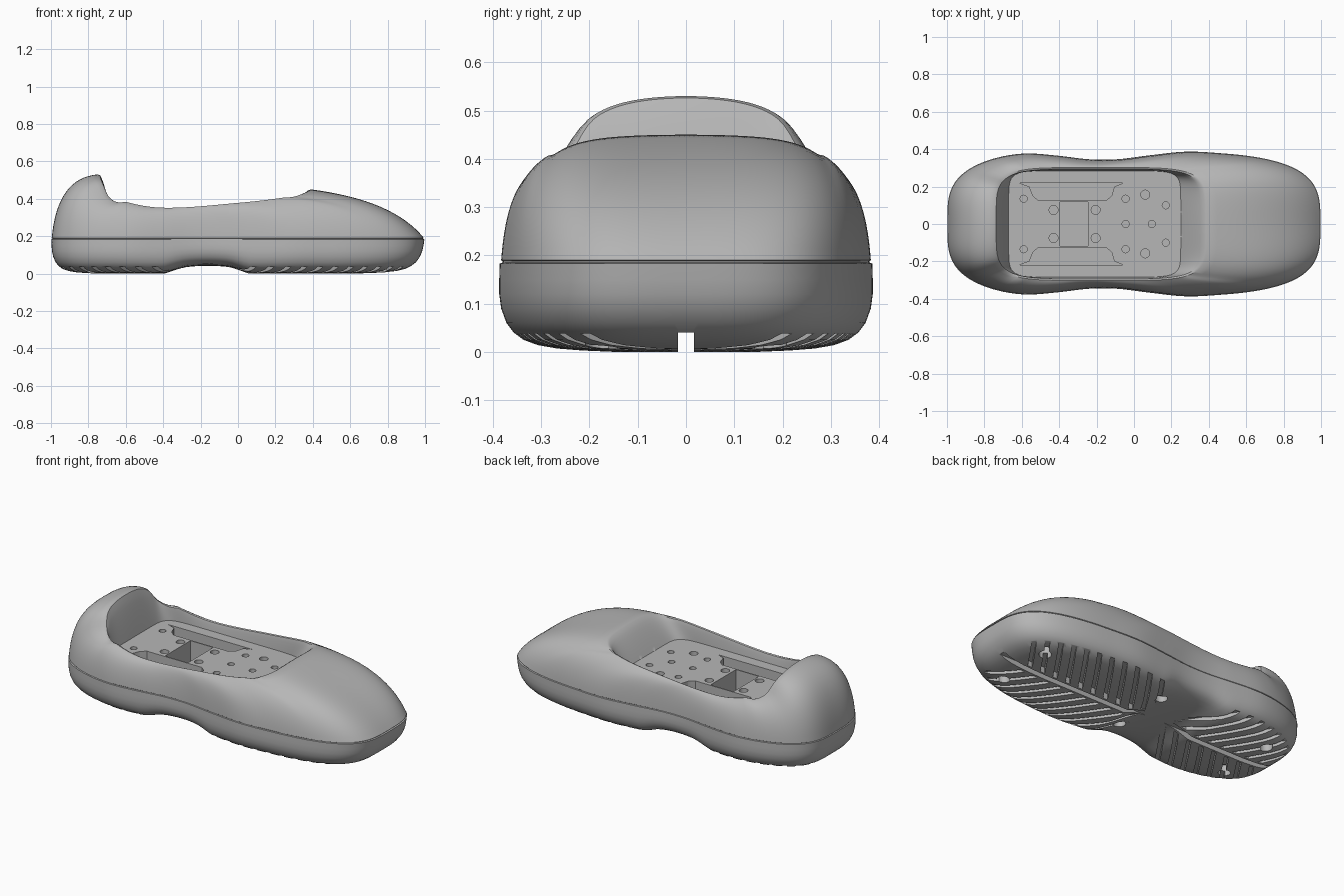
import bpy, bmesh, math
from mathutils import Matrix

if "Cube" in bpy.data.objects:
    bpy.data.objects.remove(bpy.data.objects["Cube"])

N = 192  # points around each ring

grey = bpy.data.materials.new("light_grey")
grey.use_nodes = True
grey.diffuse_color = (0.47, 0.47, 0.47, 1)
grey.node_tree.nodes["Principled BSDF"].inputs["Base Color"].default_value = (0.47, 0.47, 0.47, 1)


def smooth_table(pts, x):
    """Hermite interpolation through a few points."""
    if x <= pts[0][0]:
        return pts[0][1]
    if x >= pts[-1][0]:
        return pts[-1][1]
    k = max(i for i in range(len(pts) - 1) if pts[i][0] <= x)

    def slope(i):
        a, b = pts[max(i - 1, 0)], pts[min(i + 1, len(pts) - 1)]
        return (b[1] - a[1]) / (b[0] - a[0])
    (x0, y0), (x1, y1) = pts[k], pts[k + 1]
    h = x1 - x0
    t = (x - x0) / h
    return ((2*t**3 - 3*t*t + 1) * y0 + (t**3 - 2*t*t + t) * h * slope(k)
            + (3*t*t - 2*t**3) * y1 + (t**3 - t*t) * h * slope(k + 1))


def rounded(i, cx, a, b, n):
    """Point i of a rounded rectangle."""
    p = 2 * math.pi * i / N
    c, s = math.cos(p), math.sin(p)
    r = (abs(c)**n + abs(s)**n) ** (-1 / n)
    return cx + a * c * r, b * s * r


WAIST = [(-1, 1.02), (-0.62, 1.03), (-0.4, 0.955), (-0.25, 0.9), (-0.1, 0.895),
         (0.08, 0.95), (0.28, 1.005), (0.5, 1.0), (1, 1)]
RIM = [(-0.75, 0.53), (-0.735, 0.51), (-0.70, 0.445), (-0.62, 0.39), (-0.4, 0.352),
       (0, 0.378), (0.28, 0.412), (0.35, 0.437), (0.39, 0.45)]
ARCH = [(-0.4, 0), (-0.27, 1), (-0.06, 1), (0.06, 0)]


def outline(i, inset=0.0):
    x, y = rounded(i, 0, 1, 0.386, 3.5)
    y *= smooth_table(WAIST, x)
    return x * (1 - inset * (1.5 if x > 0 else 1)), y * (1 - inset / 0.386)


def collar(i):
    """Top edge of the opening, crowned at heel and toe."""
    x, y = rounded(i, -0.18, 0.57, 0.302, 5)
    crown = 0.06 * max(0, min(1, (-x - 0.6) / 0.12)) + 0.015 * max(0, min(1, (x - 0.25) / 0.1))
    return x, y, smooth_table(RIM, x) - crown * (y / 0.3)**2


def sole_ring(z, inset):
    ring = []
    low = 1 - z / 0.19
    for i in range(N):
        x, y = outline(i, inset)
        lift = 0.036 * smooth_table(ARCH, x) * low
        x *= 1 - (0.04 if x > 0 else 0.015) * low
        ring.append((x, y, z + lift))
    return ring


def upper_ring(t):
    """Bulging skin between the seam and the collar."""
    ring = []
    for i in range(N):
        ox, oy = outline(i, 0.004)
        rx, ry, rz = collar(i)
        heel = max(0, min(1, (-rx - 0.55) / 0.2))
        toe = max(0, min(1, (rx + 0.1) / 0.45)) * (1 - (ry / 0.302)**2)
        f = 0.15 + 0.12 * toe - 0.03 * heel
        g = 0.9 - 0.12 * toe + 0.05 * heel
        cx, cy, cz = ox + f * (rx - ox), oy + f * (ry - oy), 0.19 + g * (rz - 0.19)
        a, b, c = (1 - t)**2, 2 * t * (1 - t), t * t
        ring.append((a*ox + b*cx + c*rx, a*oy + b*cy + c*ry, a*0.19 + b*cz + c*rz))
    return ring


FLOOR = 0.3


def inner_ring(t):
    """Wall from the collar down to the footbed."""
    ring = []
    for i in range(N):
        rx, ry = rounded(i, -0.18, 0.557, 0.294, 5)
        fx, fy = rounded(i, -0.21, 0.46, 0.284, 9)
        rz = collar(i)[2] - 0.004
        k = t ** 0.8
        ring.append((rx + k * (fx - rx), ry + k * (fy - ry), rz + t * (FLOOR - rz)))
    return ring


# Main shell: sole, seam, upper and inner wall as one closed skin
rings = [sole_ring(z, d) for z, d in [
    (0.0, 0.24), (0.003, 0.17), (0.007, 0.12), (0.014, 0.08), (0.025, 0.05), (0.04, 0.03),
    (0.06, 0.015), (0.09, 0.004), (0.12, 0), (0.15, 0), (0.183, 0.001), (0.185, 0.007), (0.188, 0.007)]]
rings += [upper_ring(k / 16) for k in range(17)]
rings += [inner_ring(k / 8) for k in range(9)]

bm = bmesh.new()
vs = [[bm.verts.new(p) for p in ring] for ring in rings]
for a, b in zip(vs, vs[1:]):
    for i in range(N):
        j = (i + 1) % N
        bm.faces.new((a[i], a[j], b[j], b[i]))
for ring, flip in ((vs[0], True), (vs[-1], False)):
    for i in range(N // 2):
        quad = list(dict.fromkeys((ring[i], ring[i + 1], ring[N - i - 1], ring[(N - i) % N])))
        bm.faces.new(quad[::-1] if flip else quad)
bmesh.ops.recalc_face_normals(bm, faces=bm.faces)


def make_object(name, bm):
    me = bpy.data.meshes.new(name)
    bm.to_mesh(me)
    bm.free()
    me.materials.append(grey)
    ob = bpy.data.objects.new(name, me)
    bpy.context.collection.objects.link(ob)
    return ob


shoe = make_object("shoe_shell", bm)


def add_prism(bm, pts, z0, z1):
    low = [bm.verts.new((x, y, z0)) for x, y in pts]
    high = [bm.verts.new((x, y, z1)) for x, y in pts]
    bm.faces.new(low[::-1])
    bm.faces.new(high)
    for i in range(len(pts)):
        j = (i + 1) % len(pts)
        bm.faces.new((low[i], low[j], high[j], high[i]))


def add_hole(bm, x, y, r, z0, z1):
    bmesh.ops.create_cone(bm, cap_ends=True, segments=20, radius1=r, radius2=r, depth=z1 - z0,
                          matrix=Matrix.Translation((x, y, (z0 + z1) / 2)))


def carve(name, bm):
    bmesh.ops.recalc_face_normals(bm, faces=bm.faces)
    cutter = make_object(name, bm)
    cutter.hide_render = True
    mod = shoe.modifiers.new(name, 'BOOLEAN')
    mod.operation, mod.solver, mod.object = 'DIFFERENCE', 'EXACT', cutter
    bpy.context.view_layer.objects.active = shoe
    bpy.ops.object.modifier_apply(modifier=name)
    bpy.data.objects.remove(cutter)


# Tread: long centre groove and swept ribs, opposite ways at toe and heel
bm = bmesh.new()
add_prism(bm, [(-1.1, -0.017), (1.1, -0.017), (1.1, 0.017), (-1.1, 0.017)], -0.1, 0.04)
ribs = [(-0.14 + 0.088 * k, 0.27) for k in range(11)] + [(-0.25 - 0.088 * k, -0.27) for k in range(8)]
for x, sweep in ribs:
    for s in (1, -1):
        add_prism(bm, [(x, 0.03 * s), (x + 0.03, 0.03 * s),
                       (x + 0.03 + sweep, 0.43 * s), (x + sweep, 0.43 * s)], -0.1, 0.038)
carve("tread_cutter", bm)

# Sockets in the underside
bm = bmesh.new()
for x in (0.77, -0.045, -0.78):
    for y in (0.175, -0.175):
        add_hole(bm, x, y, 0.034, -0.1, 0.075)
carve("socket_cutter", bm)

# Footbed: square well, side pockets and fixing holes
bm = bmesh.new()
add_prism(bm, [(-0.395, -0.118), (-0.245, -0.118), (-0.245, 0.118), (-0.395, 0.118)], 0.14, 0.4)
for s in (1, -1):
    pocket = [(-0.61, 0.218), (-0.56, 0.2), (-0.54, 0.15), (-0.51, 0.125),
              (-0.15, 0.125), (-0.12, 0.15), (-0.105, 0.2), (-0.06, 0.218)]
    add_prism(bm, [(x, y * s) for x, y in pocket], 0.2, 0.4)
    for x, y, r in [(-0.43, 0.075, 0.024), (-0.205, 0.075, 0.024), (0.06, 0.157, 0.024),
                    (-0.59, 0.135, 0.019), (-0.045, 0.135, 0.019), (0.17, 0.1, 0.019)]:
        add_hole(bm, x, y * s, r, 0.265, 0.34)
for x in (-0.045, 0.095):
    add_hole(bm, x, 0, 0.019, 0.265, 0.34)
carve("footbed_cutter", bm)

# Smooth skin with crisp cut edges
bpy.ops.object.select_all(action='DESELECT')
shoe.select_set(True)
bpy.context.view_layer.objects.active = shoe
bpy.ops.object.shade_smooth_by_angle(angle=math.radians(35))
